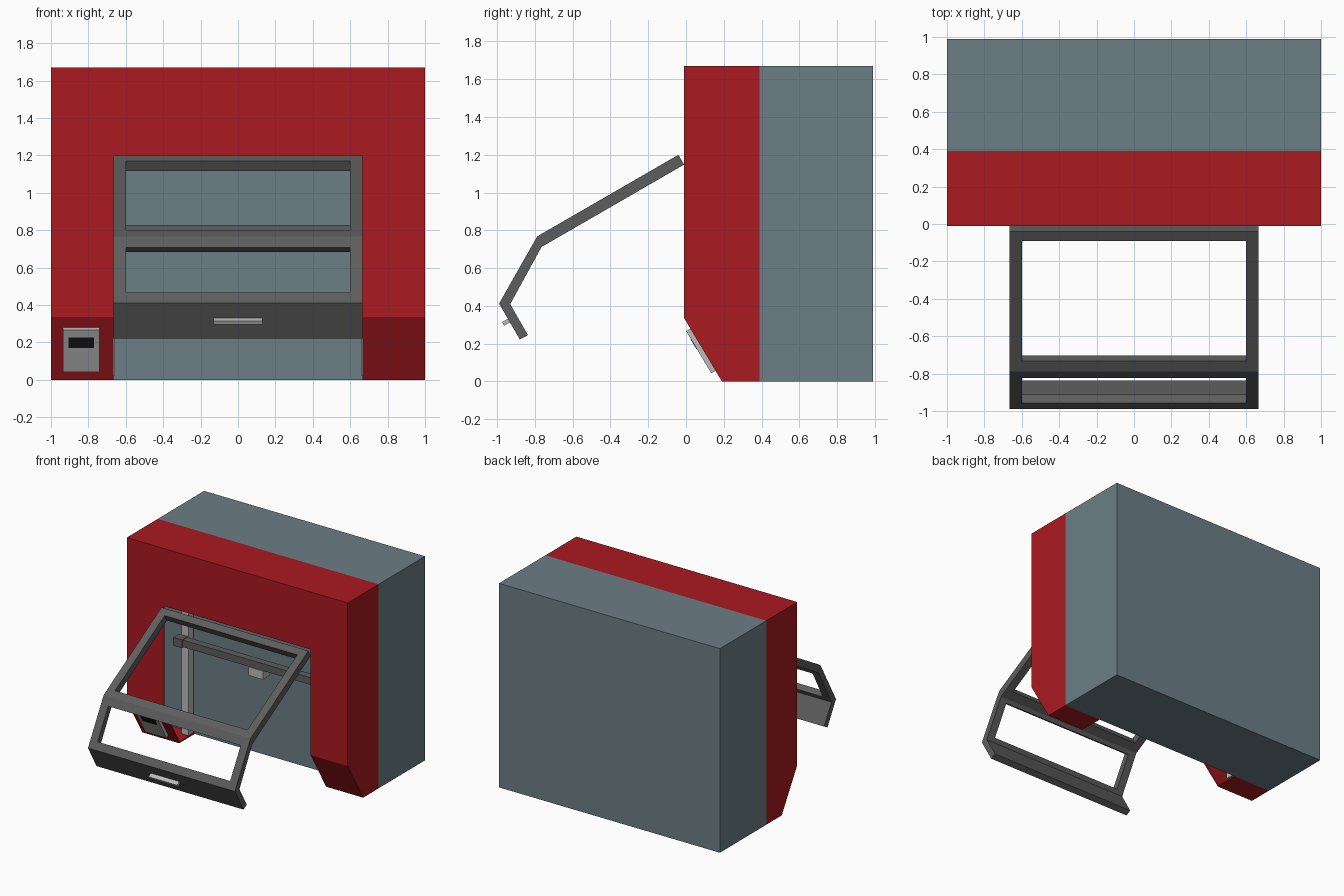
import bpy, bmesh
from mathutils import Vector

if "Cube" in bpy.data.objects:
    bpy.data.objects.remove(bpy.data.objects["Cube"])


def material(name, rgb):
    m = bpy.data.materials.new(name)
    m.diffuse_color = (*rgb, 1)
    m.use_nodes = True
    m.node_tree.nodes["Principled BSDF"].inputs["Base Color"].default_value = m.diffuse_color
    return m


RED = material("red_paint", (0.4, 0.01, 0.015))
BLUE = material("blue_grey_paint", (0.15, 0.21, 0.235))
DARK = material("dark_grey", (0.11, 0.11, 0.11))
LIGHT = material("light_grey", (0.5, 0.5, 0.5))
BLACK = material("black_glass", (0.01, 0.01, 0.01))


def prism(name, profile, x0, x1, mat=None):
    """Extrude a (y, z) profile along x."""
    bm = bmesh.new()
    face = bm.faces.new([bm.verts.new((x0, y, z)) for y, z in profile])
    ext = bmesh.ops.extrude_face_region(bm, geom=[face])["geom"]
    bmesh.ops.translate(bm, vec=(x1 - x0, 0, 0),
                        verts=[v for v in ext if isinstance(v, bmesh.types.BMVert)])
    bmesh.ops.recalc_face_normals(bm, faces=bm.faces)
    me = bpy.data.meshes.new(name)
    bm.to_mesh(me)
    bm.free()
    ob = bpy.data.objects.new(name, me)
    bpy.context.collection.objects.link(ob)
    if mat:
        me.materials.append(mat)
    return ob


def box(name, x0, x1, y0, y1, z0, z1, mat=None):
    return prism(name, [(y0, z0), (y1, z0), (y1, z1), (y0, z1)], x0, x1, mat)


def slab(name, a, b, s0, s1, d0, d1, x0, x1, mat=None):
    """Box lying on the line a-b: s runs along it, d out of its left side."""
    a, b = Vector(a), Vector(b)
    u = (b - a).normalized()
    n = Vector((-u.y, u.x))
    pts = [a + u * s + n * d for s, d in ((s0, d0), (s1, d0), (s1, d1), (s0, d1))]
    return prism(name, [tuple(p) for p in pts], x0, x1, mat)


def cut(ob, *cutters):
    for c in cutters:
        c.hide_render = True
        mod = ob.modifiers.new("cut", 'BOOLEAN')
        mod.operation, mod.solver, mod.object = 'DIFFERENCE', 'EXACT', c
        bpy.context.view_layer.objects.active = ob
        bpy.ops.object.modifier_apply(modifier=mod.name)
        bpy.data.objects.remove(c)


# Rear cabinet
box("rear_cabinet", -1, 1, 0.39, 0.99, 0, 1.67, BLUE)

# Hollow front shell with the door opening
shell = prism("front_shell", [(-0.01, 1.67), (0.39, 1.67), (0.39, 0), (0.19, 0), (-0.01, 0.335)],
              -1, 1, RED)
cut(shell,
    prism("hollow", [(0, 1.66), (0.5, 1.66), (0.5, 0.01), (0.196, 0.01), (0, 0.338)], -0.99, 0.99),
    box("opening", -0.665, 0.665, -0.5, 0.5, -0.1, 1.2))

# Open bent door with two windows
A, B, C, D = (-0.04, 1.2), (-0.788, 0.768), (-0.99, 0.412), (-0.88, 0.222)
door = prism("door_frame", [A, B, C, D, (-0.837, 0.245), (-0.931, 0.409), (-0.765, 0.712), (-0.01, 1.148)],
             -0.665, 0.665, DARK)
cut(door,
    slab("upper_window", A, B, 0.06, 0.80, -0.1, 0.1, -0.6, 0.6),
    slab("lower_window", B, C, 0.07, 0.345, -0.1, 0.1, -0.6, 0.6))

# Door handle
slab("door_handle", C, D, 0.093, 0.115, -0.035, 0.002, -0.13, 0.13, LIGHT)

# Control panel on the sloped foot
P, Q = (0.19, 0), (-0.01, 0.335)
slab("control_panel", P, Q, 0.065, 0.325, -0.002, 0.026, -0.935, -0.74, LIGHT)
slab("control_screen", P, Q, 0.215, 0.28, 0.02, 0.028, -0.905, -0.77, BLACK)

# Inner gantry: vertical rails, carriages, cross beam, tool head
for side, s in (("left", -1), ("right", 1)):
    box(side + "_rail", s * 0.72, s * 0.66, 0.30, 0.37, 0.02, 1.64, LIGHT)
    box(side + "_carriage", s * 0.745, s * 0.665, 0.225, 0.30, 0.765, 0.832, DARK)
box("cross_beam", -0.665, 0.665, 0.235, 0.295, 0.77, 0.828, DARK)
box("tool_head", -0.065, 0.065, 0.23, 0.32, 0.70, 0.77, LIGHT)
